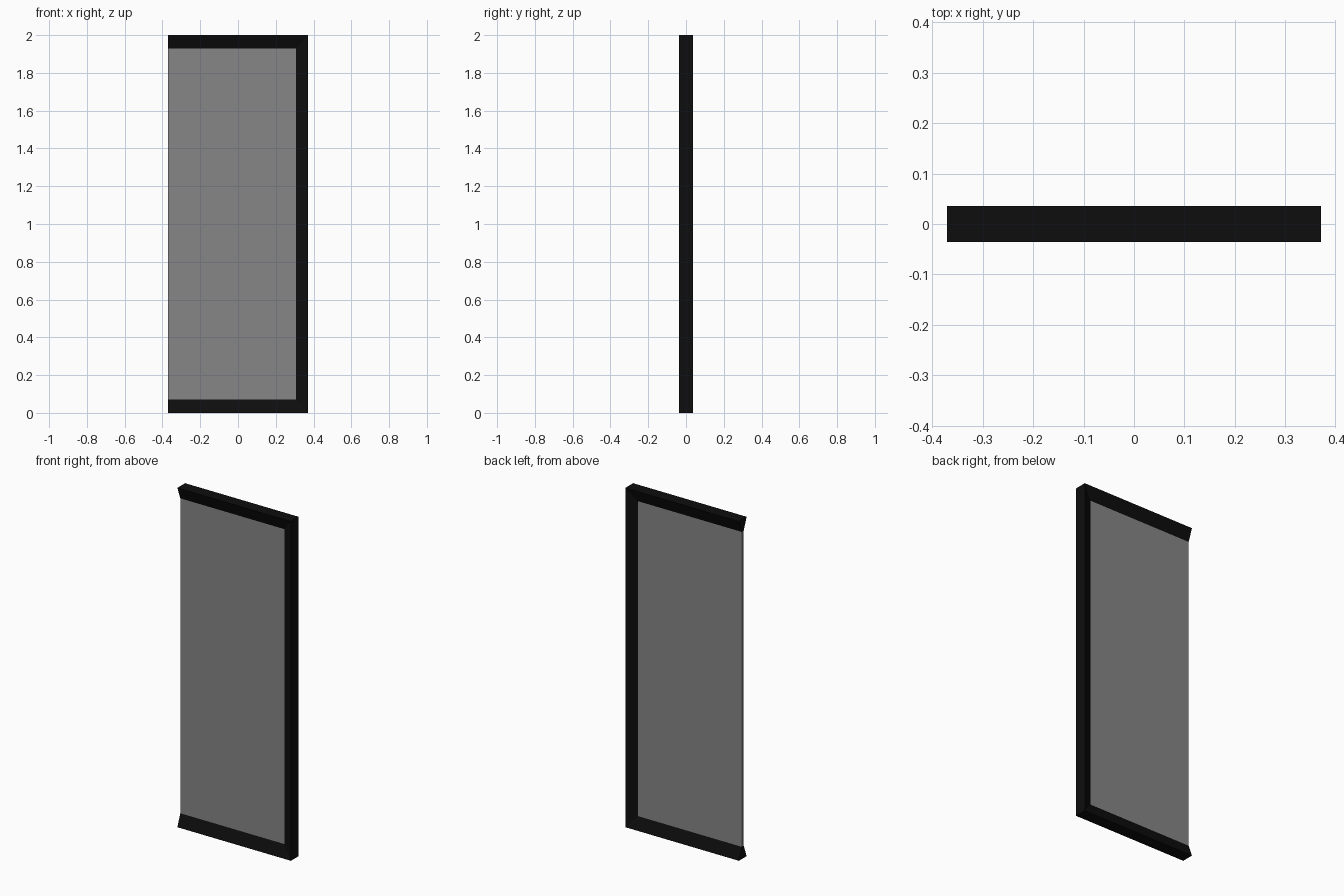
import bpy, bmesh

if "Cube" in bpy.data.objects:
    bpy.data.objects.remove(bpy.data.objects["Cube"])

W, H = 0.37, 2.0          # half width, height
D, T = 0.036, 0.009       # half depth of frame rim, half thickness of panel
IX, IZ = 0.308, 0.072     # inner edge of the post, rail height


def make_object(name, bm, color=None):
    bmesh.ops.recalc_face_normals(bm, faces=bm.faces)
    mesh = bpy.data.meshes.new(name)
    bm.to_mesh(mesh)
    bm.free()
    obj = bpy.data.objects.new(name, mesh)
    bpy.context.collection.objects.link(obj)
    if color:
        mat = bpy.data.materials.new(name + "_color")
        mat.diffuse_color = color
        mat.use_nodes = True
        mat.node_tree.nodes["Principled BSDF"].inputs["Base Color"].default_value = mat.diffuse_color
        mesh.materials.append(mat)
    return obj


# Mitred three-sided frame: wedge profile swept along top rail, post, bottom rail
bm = bmesh.new()
outer = [(-W, H), (W, H), (W, 0), (-W, 0)]
inner = [(-W, H - IZ), (IX, H - IZ), (IX, IZ), (-W, IZ)]
rings = []
for (ox, oz), (ix, iz) in zip(outer, inner):
    rings.append([bm.verts.new(p) for p in
                  ((ox, -D, oz), (ox, D, oz), (ix, T, iz), (ix, -T, iz))])
for a, b in zip(rings, rings[1:]):
    for i in range(4):
        j = (i + 1) % 4
        bm.faces.new((a[i], a[j], b[j], b[i]))
bm.faces.new(rings[0])
bm.faces.new(rings[-1])
make_object("frame", bm, (0.004, 0.004, 0.004, 1))

# Thin panel filling the frame, open edge flush with the rail ends
bm = bmesh.new()
bmesh.ops.create_cube(bm, size=1)
for v in bm.verts:
    v.co.x = IX if v.co.x > 0 else -W
    v.co.y *= 2 * T
    v.co.z = H - IZ if v.co.z > 0 else IZ
make_object("panel", bm, (0.24, 0.24, 0.24, 1))
